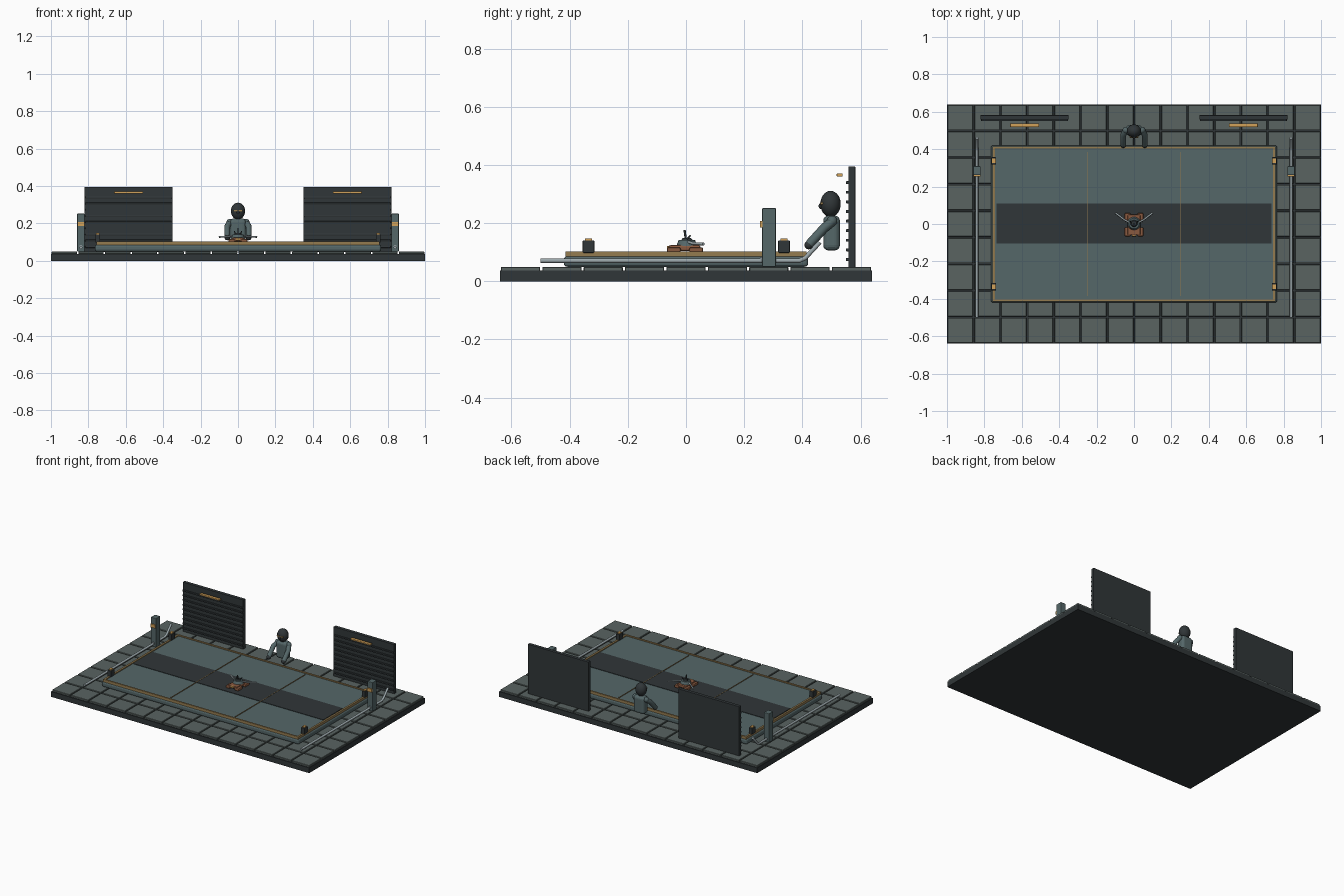
import bpy, math
from mathutils import Vector

if "Cube" in bpy.data.objects:
    bpy.data.objects.remove(bpy.data.objects["Cube"])


def mat(name, r, g, b):
    m = bpy.data.materials.new(name)
    m.diffuse_color = (r, g, b, 1)
    m.use_nodes = True
    m.node_tree.nodes["Principled BSDF"].inputs["Base Color"].default_value = m.diffuse_color
    return m


TILE = mat("tile", .10, .125, .12)
DARK = mat("dark", .03, .037, .04)
SLATE = mat("slate", .09, .135, .14)
GOLD = mat("gold", .65, .36, .10)
TRIM = mat("trim", .30, .20, .08)
COPPER = mat("copper", .25, .10, .05)
STEEL = mat("steel", .33, .39, .41)


def finish(o, name, m):
    o.name = name
    o.data.materials.append(m)
    return o


def box(name, x0, x1, y0, y1, z0, z1, m, bevel=0, seg=2):
    bpy.ops.mesh.primitive_cube_add(size=1, location=((x0 + x1) / 2, (y0 + y1) / 2, (z0 + z1) / 2))
    o = finish(bpy.context.object, name, m)
    o.scale = (abs(x1 - x0), y1 - y0, z1 - z0)
    bpy.ops.object.transform_apply(location=False, rotation=False, scale=True)
    if bevel:
        b = o.modifiers.new("bevel", 'BEVEL')
        b.width, b.segments = bevel, seg
    return o


def ball(name, loc, scale, m):
    bpy.ops.mesh.primitive_uv_sphere_add(segments=24, ring_count=14, radius=1, location=loc)
    o = finish(bpy.context.object, name, m)
    o.scale = scale
    bpy.ops.object.shade_smooth()
    return o


def tube(name, pts, r, m):
    c = bpy.data.curves.new(name, 'CURVE')
    c.dimensions, c.bevel_depth, c.bevel_resolution = '3D', r, 3
    c.use_fill_caps = True
    s = c.splines.new('POLY')
    s.points.add(len(pts) - 1)
    for p, q in zip(s.points, pts):
        p.co = (*q, 1)
    o = bpy.data.objects.new(name, c)
    bpy.context.collection.objects.link(o)
    return finish(o, name, m)


def cyl(name, loc, r1, r2, h, m, verts=20):
    bpy.ops.mesh.primitive_cone_add(vertices=verts, radius1=r1, radius2=r2, depth=h, location=loc)
    o = finish(bpy.context.object, name, m)
    bpy.ops.object.shade_smooth_by_angle()
    return o


# floor slab and paving tiles
box("floor_slab", -1, 1, -.64, .64, 0, .037, DARK)
nx, ny = 14, 9
px, py = 2 / nx, 1.28 / ny
t = box("paving_tiles", -1, -1 + px - .008, -.64, -.64 + py - .008, .036, .05, TILE, .002, 1)
t.location += Vector((.004, .004, 0))
for i, (n, off) in enumerate(((nx, (px, 0, 0)), (ny, (0, py, 0)))):
    a = t.modifiers.new("array%d" % i, 'ARRAY')
    a.use_relative_offset, a.use_constant_offset = False, True
    a.count, a.constant_offset_displace = n, off

# raised platform: rounded frame, deck, centre band, seams and trim
box("platform_frame", -.765, .765, -.42, .42, .05, .087, SLATE, .012, 3)
box("platform_deck", -.745, .745, -.405, .405, .08, .096, SLATE)
box("centre_band", -.735, .735, -.105, .11, .09, .099, DARK)
for s in (-1, 1):
    box("deck_seam", s * .25 - .002, s * .25 + .002, -.385, .385, .09, .1005, TRIM)
    box("long_trim", -.757, .757, s * .409 - .006, s * .409 + .006, .08, .103, TRIM, .002)
    box("short_trim", s * .75 - .007, s * .75 + .007, -.415, .415, .08, .103, TRIM, .002)

for s in (-1, 1):
    # corner lamps
    for y in (-.335, .337):
        box("corner_lamp", s * .75 - .013, s * .75 + .013, y - .02, y + .02, .098, .141, DARK, .003)
        box("corner_lamp_cap", s * .75 - .009, s * .75 + .009, y - .012, y + .012, .14, .148, GOLD)
    # side rails with raised rear end
    tube("side_rail", [(s * .84, -.5, .071), (s * .84, .39, .071), (s * .84, .41, .08),
                       (s * .84, .46, .134)], .008, STEEL)
    # side posts with light
    box("side_post", s * .84 - .02, s * .84 + .02, .262, .309, .05, .252, SLATE, .003)
    box("post_light", s * .84 - .018, s * .84 + .018, .254, .264, .185, .208, GOLD)
    bpy.ops.mesh.primitive_cylinder_add(vertices=16, radius=.009, depth=.012,
                                        location=(s * .84, .26, .075), rotation=(math.pi / 2, 0, 0))
    finish(bpy.context.object, "post_bolt", STEEL)
    # slatted rear screens
    cx = s * .585
    box("rear_screen", cx - .235, cx + .235, .558, .582, .048, .395, DARK, .002)
    for i in range(9):
        z = .075 + i * .033
        box("screen_slat", cx - .232, cx + .232, .55, .56, z - .005, z + .005, DARK, .002)
    box("screen_lamp", cx - .077, cx + .077, .518, .538, .36, .371, GOLD, .002)
    # operator arms
    tube("operator_arm", [(s * .043, .502, .205), (s * .058, .475, .183), (s * .058, .425, .128)], .016, SLATE)
    ball("operator_shoulder", (s * .043, .502, .207), (.018, .018, .018), SLATE)
    ball("operator_hand", (s * .057, .422, .125), (.015, .015, .015), DARK)

# operator body and head
box("operator_torso", -.042, .042, .472, .529, .106, .226, SLATE, .018, 4)
cyl("operator_neck", (0, .498, .228), .016, .016, .03, DARK)
ball("operator_head", (0, .497, .266), (.038, .035, .045), DARK)
box("operator_visor", -.024, .024, .461, .476, .263, .272, TRIM, .003)
ball("operator_nose", (0, .463, .259), (.007, .007, .01), DARK)

# small machine: body, feet, turret, mast and swept arms
box("machine_body", -.034, .034, -.06, .05, .104, .124, COPPER, .006)
for s in (-1, 1):
    for y in (-.042, .035):
        box("machine_foot", s * .034 - .016, s * .034 + .016, y - .024, y + .024, .098, .117, COPPER, .006)
    tube("machine_arm", [(s * .02, .005, .136), (s * .055, .025, .13), (s * .1, .06, .128)], .005, STEEL)
    tube("machine_antenna", [(s * .012, 0, .14), (s * .02, .015, .158)], .003, DARK)
cyl("machine_turret", (0, .003, .132), .036, .028, .02, SLATE)
cyl("machine_cap", (0, .003, .145), .02, .014, .008, DARK)
tube("machine_mast", [(0, 0, .14), (0, -.005, .176)], .004, DARK)
box("machine_nose", -.012, .012, -.066, -.05, .11, .122, GOLD, .002)
